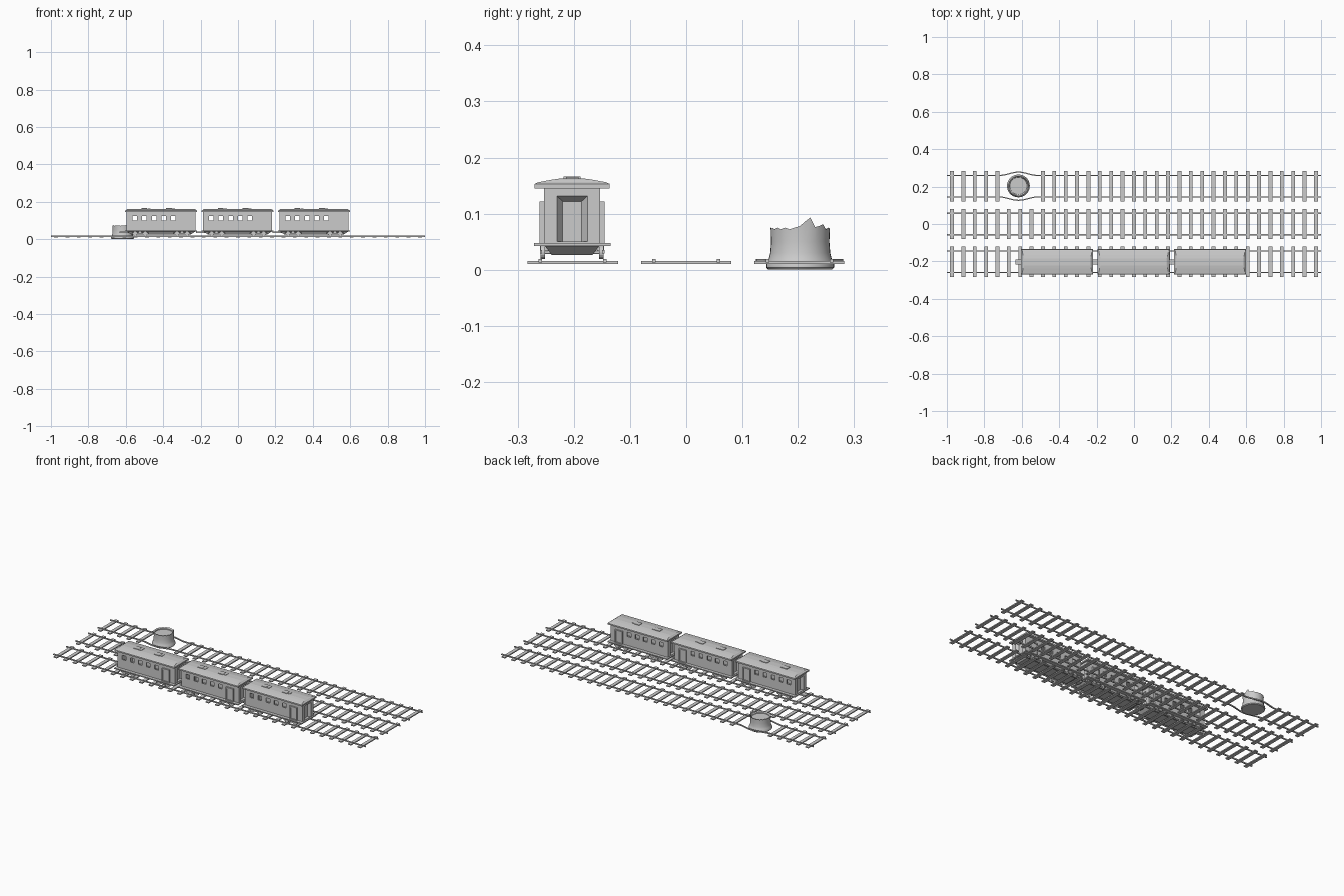
import bpy, bmesh, math

if "Cube" in bpy.data.objects:
    bpy.data.objects.remove(bpy.data.objects["Cube"])

CAR_Y = -0.203
TRACKS = (-0.202, 0.0, 0.202)


def make(name, bm):
    bmesh.ops.recalc_face_normals(bm, faces=bm.faces)
    me = bpy.data.meshes.new(name)
    bm.to_mesh(me)
    bm.free()
    ob = bpy.data.objects.new(name, me)
    bpy.context.collection.objects.link(ob)
    return ob


def add_rings(bm, rings, cap=True):
    # skin a list of closed rings
    vs = [[bm.verts.new(p) for p in r] for r in rings]
    n = len(vs[0])
    for a, b in zip(vs, vs[1:]):
        for i in range(n):
            bm.faces.new((a[i], a[(i + 1) % n], b[(i + 1) % n], b[i]))
    if cap:
        bm.faces.new(vs[0])
        bm.faces.new(vs[-1])


def add_loft(bm, sections, cx=0, cy=0):
    # stacked rectangles: (half x, half y, z)
    add_rings(bm, [[(cx + sx * hx, cy + sy * hy, z)
                    for sx, sy in ((-1, -1), (1, -1), (1, 1), (-1, 1))]
                   for hx, hy, z in sections])


def add_box(bm, x0, x1, y0, y1, z0, z1):
    add_loft(bm, [((x1 - x0) / 2, (y1 - y0) / 2, z) for z in (z0, z1)],
             (x0 + x1) / 2, (y0 + y1) / 2)


def add_rail(bm, path):
    add_rings(bm, [[(x, y - .003, .013), (x, y + .003, .013),
                    (x, y + .003, .0195), (x, y - .003, .0195)] for x, y in path])


# Tracks: sleepers and rails, the rear one bulging round the stump
STUMP = (-0.618, 0.2035)
for t, ty in enumerate(TRACKS):
    bm = bmesh.new()
    for i in range(33):
        if t == 2 and i in (5, 6, 7):
            continue
        x = -0.973 + i * 0.0608
        add_box(bm, x - .01, x + .01, ty - .0805, ty + .0805, .010, .016)
    make("sleepers", bm)
    bm = bmesh.new()
    for s in (-1, 1):
        path = [(-1, ty + s * .0575)]
        if t == 2:
            for k in range(13):
                u = k / 12
                off = .0575 + .018 * (.5 - .5 * math.cos(2 * math.pi * u))
                path.append((-0.72 + .205 * u, ty + s * off))
        path.append((1, ty + s * .0575))
        add_rail(bm, path)
    make("rails", bm)

# Tree stump: flared trunk with a splintered rim
bm = bmesh.new()
N = 36
rim = {0: .078, 1: .086, 2: .093, 3: .076, 4: .078, 5: .081}
prof = [(.057, 0), (.061, .004), (.061, .011), (.057, .018), (.054, .03),
        (.0525, .05), (.0535, .07), (.047, .069), (.046, .064)]
rings = []
for j, (r, z) in enumerate(prof):
    ring = []
    for i in range(N):
        a = 2 * math.pi * i / N
        h = rim.get(i, .072 + .003 * (i % 2)) if j == 6 else z
        ring.append((STUMP[0] + r * math.cos(a), STUMP[1] + r * math.sin(a), h))
    rings.append(ring)
add_rings(bm, rings)
stump = make("tree_stump", bm)
stump.select_set(True)
bpy.context.view_layer.objects.active = stump
bpy.ops.object.shade_smooth_by_angle(angle=math.radians(35))
stump.select_set(False)

parts = []


def part(name, bm):
    ob = make(name, bm)
    parts.append(ob)
    return ob


# Carriage body: hollow, with five windows per side and recessed ends
bm = bmesh.new()
add_box(bm, -.184, .184, -.05, .05, .046, .147)
body = part("carriage_body", bm)
cut_room, cut_win, cut_end = bmesh.new(), bmesh.new(), bmesh.new()
add_box(cut_room, -.155, .155, -.044, .044, .052, .141)
WINDOWS = [-.142 + i * .052 for i in range(5)]
for x in WINDOWS:
    add_box(cut_win, x - .012, x + .012, -.1, .1, .099, .124)
for s in (-1, 1):
    add_rings(cut_end, [[(s * x, -w, zb), (s * x, w, zb), (s * x, w, zt), (s * x, -w, zt)]
                        for x, w, zb, zt in ((.169, .017, .05, .122), (.185, .028, .05, .132))])
cutters = [make(n, b) for n, b in (("cut_room", cut_room), ("cut_windows", cut_win),
                                   ("cut_ends", cut_end))]
for c in cutters:
    c.hide_render = True
    m = body.modifiers.new("cut", "BOOLEAN")
    m.operation, m.solver, m.object = 'DIFFERENCE', 'EXACT', c
bpy.context.view_layer.update()
dg = bpy.context.evaluated_depsgraph_get()
mesh = bpy.data.meshes.new_from_object(body.evaluated_get(dg))
body.modifiers.clear()
body.data = mesh
for c in cutters:
    bpy.data.objects.remove(c)

# Roof with stepped arch, and roof vents
bm = bmesh.new()
add_loft(bm, [(.192, .067, .145), (.192, .067, .153), (.187, .060, .156),
              (.182, .036, .1605), (.176, .018, .163)])
part("roof", bm)
bm = bmesh.new()
add_box(bm, -.105, -.075, -.015, .015, .160, .166)
add_box(bm, -.074, -.056, -.015, .015, .160, .1655)
add_box(bm, .026, .058, -.015, .015, .160, .166)
add_box(bm, .059, .074, -.011, .011, .160, .1655)
part("roof_vents", bm)

# Doors standing proud of the sides near the rear end
bm = bmesh.new()
for s in (-1, 1):
    for x0, x1, z0, z1 in ((.105, .111, .046, .122), (.146, .152, .046, .122),
                           (.111, .146, .116, .122), (.111, .146, .046, .052)):
        add_box(bm, x0, x1, *sorted((s * .048, s * .058)), z0, z1)
    add_box(bm, .110, .147, *sorted((s * .048, s * .054)), .05, .118)
part("doors", bm)

# Floor ledge, tapered underframe and coupler
bm = bmesh.new()
add_box(bm, -.192, .192, -.068, .068, .042, .048)
add_loft(bm, [(.16, .036, .026), (.184, .049, .043)])
add_box(bm, -.222, -.17, -.014, .014, .034, .042)
part("underframe", bm)

# Bogies: side frames, axles and wheels
bm = bmesh.new()
for bx in (-.112, .112):
    for s in (-1, 1):
        add_box(bm, bx - .045, bx + .045, *sorted((s * .0535, s * .0575)), .029, .035)
        add_box(bm, bx - .008, bx + .008, *sorted((s * .044, s * .057)), .03, .043)
    for wx in (bx - .027, bx + .027):
        for r, y0, y1 in ((.012, -.056, -.048), (.012, .048, .056), (.003, -.05, .05)):
            add_rings(bm, [[(wx + r * math.cos(k * math.pi / 8), y,
                             .031 + r * math.sin(k * math.pi / 8)) for k in range(16)]
                           for y in (y0, y1)])
part("bogies", bm)

# Three identical carriages
for k, cx in enumerate((-.411, -.002, .407)):
    for p in parts:
        ob = p if k == 0 else p.copy()
        if k:
            bpy.context.collection.objects.link(ob)
        ob.location = (cx, CAR_Y, 0)
